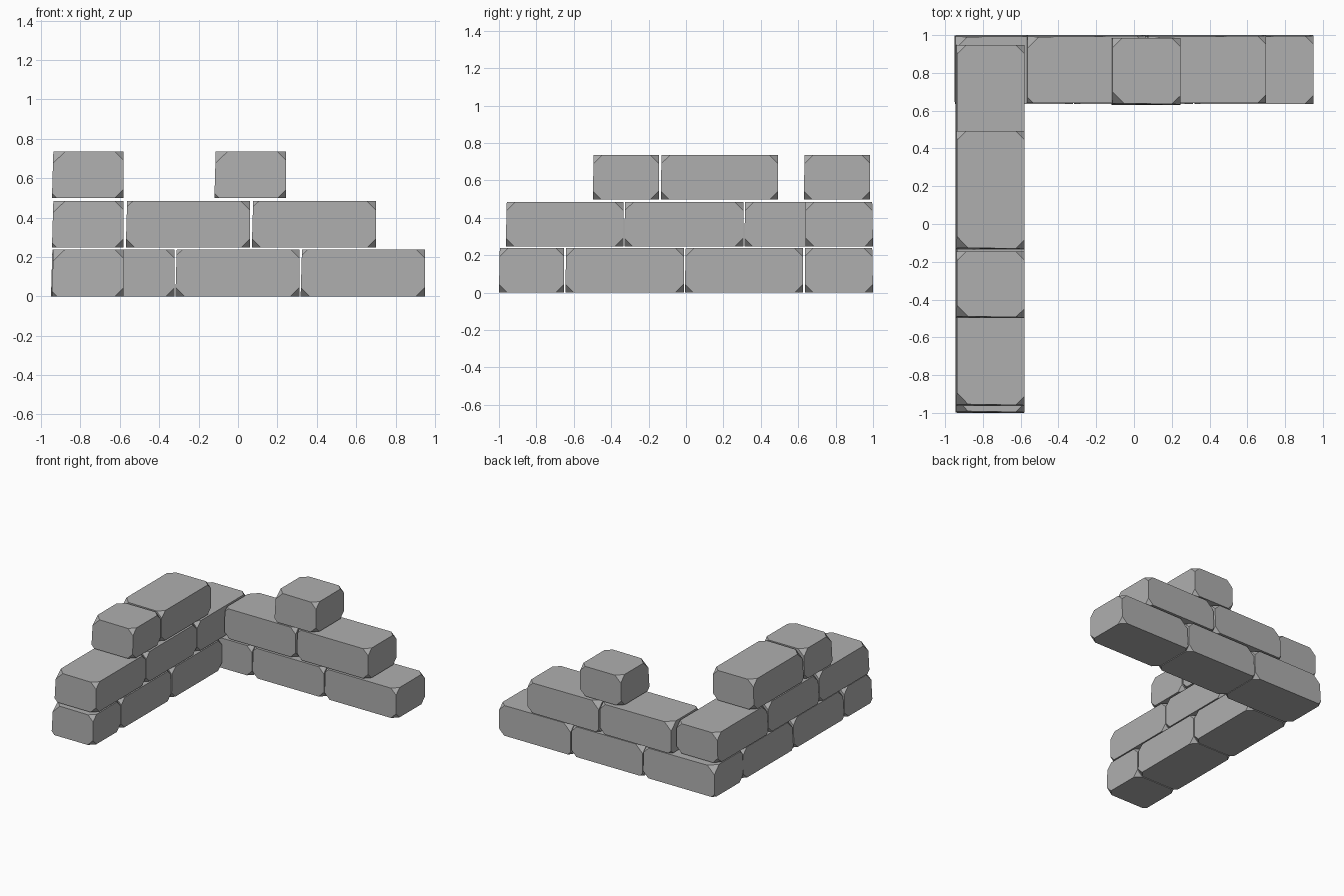
import bpy, bmesh
from mathutils import Vector

if "Cube" in bpy.data.objects:
    bpy.data.objects.remove(bpy.data.objects["Cube"])

# dark grey stone
stone = bpy.data.materials.new("stone")
stone.diffuse_color = (0.43, 0.43, 0.43, 1)
stone.use_nodes = True
stone.node_tree.nodes["Principled BSDF"].inputs["Base Color"].default_value = stone.diffuse_color


def brick(name, x0, x1, y0, y1, z0, z1, flip=False):
    """Worn block: box with a slightly leaning end and clipped corners.
    flip puts the leaning long side at the back."""
    bm = bmesh.new()
    bmesh.ops.create_cube(bm, size=1)
    cuts = []
    for v in bm.verts:
        left, front, top = v.co.x < 0, v.co.y < 0, v.co.z > 0
        worn = front != flip
        v.co = Vector((x0 if left else x1, y0 if front else y1, z1 if top else z0))
        if left and top:
            v.co.x += 0.007
        if worn and top:
            v.co.y += (0.01 if left else 0.004) * (1 if front else -1)
        size = 0.045
        if left and top:
            size = 0.06 if worn else 0.05
            if flip and front:
                size = 0.03
        elif left and worn:
            size = 0.025
        cuts.append((v.co.copy(), size))
    # clip each corner by its own amount
    for co, size in cuts:
        v = min(bm.verts, key=lambda w: (w.co - co).length)
        bmesh.ops.bevel(bm, geom=[v], offset=size, offset_type='OFFSET',
                        segments=1, profile=0.5, affect='VERTICES')
    bmesh.ops.recalc_face_normals(bm, faces=bm.faces)
    mesh = bpy.data.meshes.new(name)
    bm.to_mesh(mesh)
    bm.free()
    mesh.materials.append(stone)
    bpy.context.collection.objects.link(bpy.data.objects.new(name, mesh))


courses = [(0.0, 0.238), (0.247, 0.484), (0.498, 0.735)]

# back wall: x spans per course
back = [
    [(-0.95, -0.322), (-0.318, 0.312), (0.318, 0.95)],
    [(-0.57, 0.06), (0.07, 0.70)],
    [(-0.12, 0.245)],
]
back_y = [(0.635, 1.0), (0.64, 1.0), (0.63, 0.985)]

# left wall: y spans per course
left = [
    [(-1.0, -0.652), (-0.645, -0.012), (-0.006, 0.625)],
    [(-0.963, -0.335), (-0.33, 0.307), (0.312, 0.947)],
    [(-0.498, -0.145), (-0.135, 0.492)],
]

for i, (z0, z1) in enumerate(courses):
    for j, (a, b) in enumerate(back[i]):
        brick(f"back_wall_brick_{i + 1}_{j + 1}", a, b, *back_y[i], z0, z1, flip=i < 2)
    for j, (a, b) in enumerate(left[i]):
        brick(f"left_wall_brick_{i + 1}_{j + 1}", -0.945, -0.581, a, b, z0, z1)
